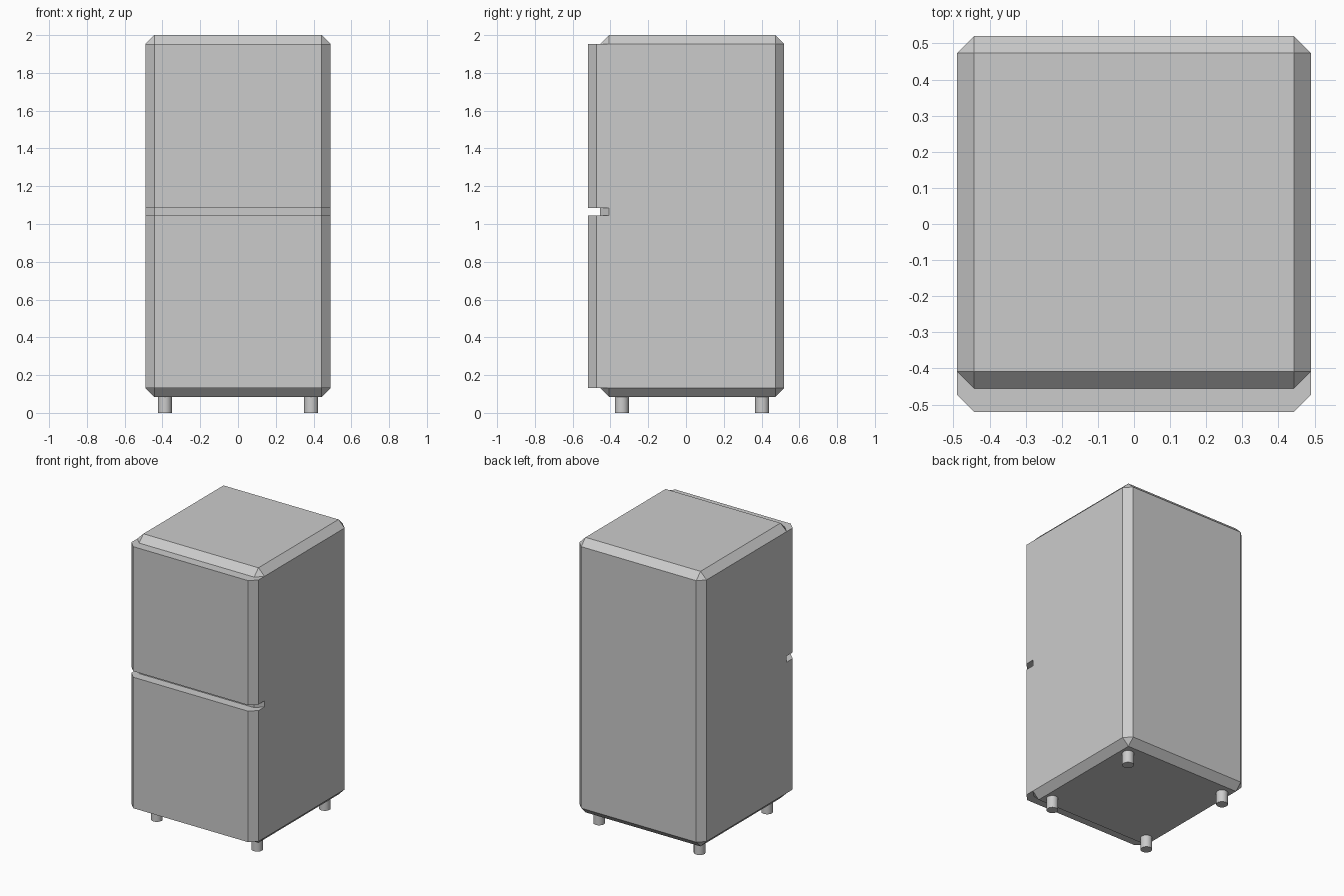
import bpy, bmesh

if "Cube" in bpy.data.objects:
    bpy.data.objects.remove(bpy.data.objects["Cube"])

W, BEV = 0.49, 0.047          # half width, chamfer size
FRONT, BODY_FRONT, BACK = -0.52, -0.455, 0.52
Z0, Z1 = 0.085, 2.0


def make_object(name, bm):
    bmesh.ops.recalc_face_normals(bm, faces=bm.faces)
    mesh = bpy.data.meshes.new(name)
    bm.to_mesh(mesh)
    bm.free()
    ob = bpy.data.objects.new(name, mesh)
    bpy.context.collection.objects.link(ob)
    return ob


def prism(name, outline, z0, z1):
    bm = bmesh.new()
    face = bm.faces.new([bm.verts.new((x, y, z0)) for x, y in outline])
    top = bmesh.ops.extrude_face_region(bm, geom=[face])["geom"]
    for v in top:
        if isinstance(v, bmesh.types.BMVert):
            v.co.z = z1
    if not any(all(abs(v.co.z - z0) < 1e-6 for v in f.verts) for f in bm.faces):
        bm.faces.new([v for v in bm.verts if abs(v.co.z - z0) < 1e-6])
    return make_object(name, bm)


# Cabinet: box with every edge chamfered
body = prism("cabinet", [(-W, BODY_FRONT), (W, BODY_FRONT), (W, BACK), (-W, BACK)], Z0, Z1)
bevel = body.modifiers.new("chamfer", "BEVEL")
bevel.width = BEV
bevel.segments = 1
bevel.limit_method = "ANGLE"

# Doors: slabs with chamfered front corners, separated by a gap
door_back = BODY_FRONT + BEV
half = [(W - BEV, FRONT), (W, FRONT + BEV), (W, door_back)]
outline = half + [(-x, y) for x, y in reversed(half)]
for name, z0, z1 in (("lower_door", Z0 + BEV, 1.044), ("upper_door", 1.086, Z1 - BEV)):
    prism(name, outline, z0, z1)

# Feet: four short cylinders
for side, x in (("left", -0.387), ("right", 0.387)):
    for end, y in (("front", -0.34), ("back", 0.403)):
        bpy.ops.mesh.primitive_cylinder_add(vertices=32, radius=0.037, depth=0.09,
                                            location=(x, y, 0.045))
        foot = bpy.context.object
        foot.name = f"{end}_{side}_foot"
        bpy.ops.object.shade_smooth_by_angle()
